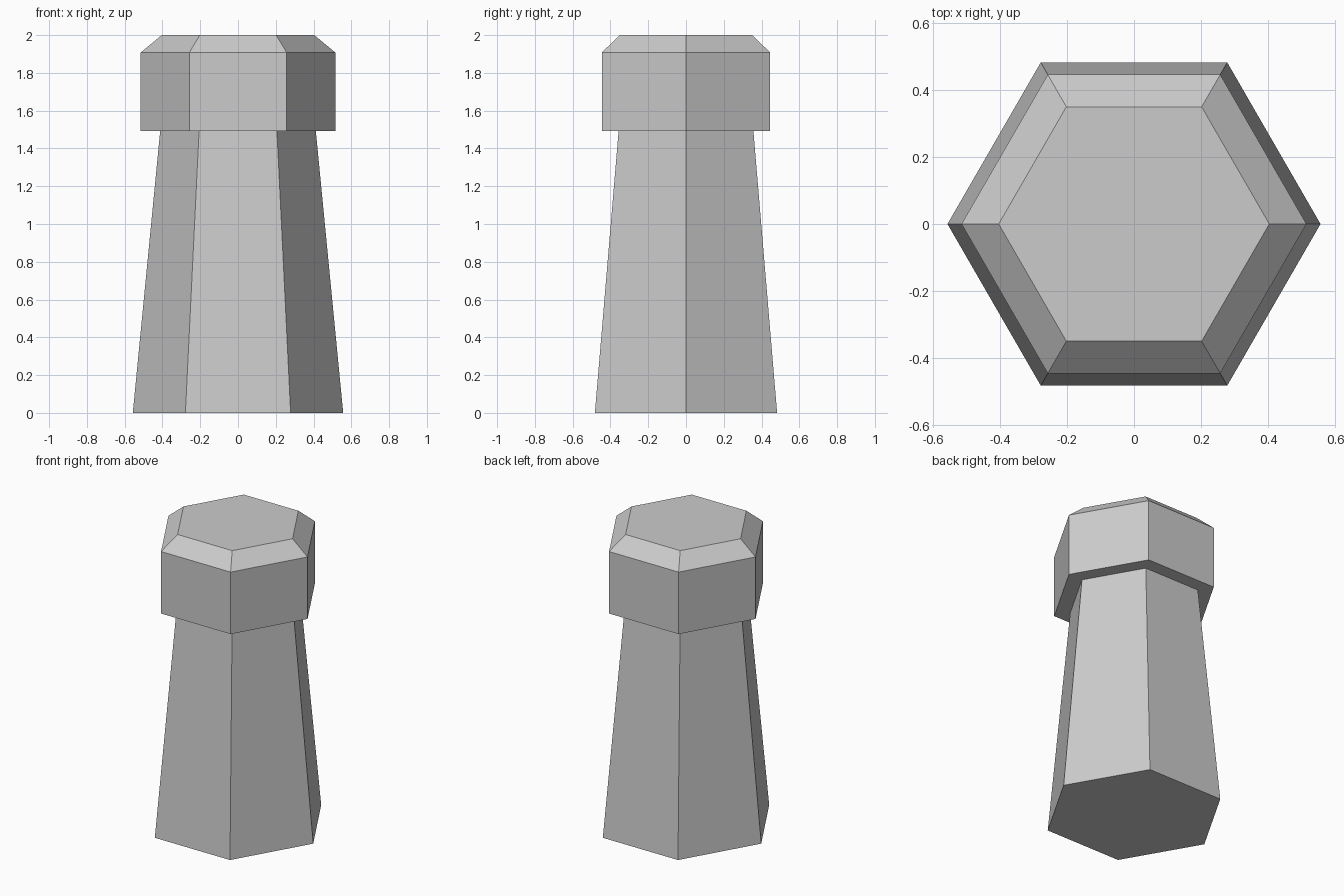
import bpy, bmesh, math

if "Cube" in bpy.data.objects:
    bpy.data.objects.remove(bpy.data.objects["Cube"])

SIDES = 6


def lathe(name, profile):
    """Sweep a (radius, height) profile round z into a closed flat-faced solid."""
    bm = bmesh.new()
    rings = [[bm.verts.new((r * math.cos(math.tau * i / SIDES),
                            r * math.sin(math.tau * i / SIDES), z))
              for i in range(SIDES)] for r, z in profile]
    for low, high in zip(rings, rings[1:]):
        for i in range(SIDES):
            j = (i + 1) % SIDES
            bm.faces.new((low[i], low[j], high[j], high[i]))
    bm.faces.new(rings[0][::-1])
    bm.faces.new(rings[-1])
    bmesh.ops.recalc_face_normals(bm, faces=bm.faces)
    mesh = bpy.data.meshes.new(name)
    bm.to_mesh(mesh)
    bm.free()
    obj = bpy.data.objects.new(name, mesh)
    bpy.context.collection.objects.link(obj)
    return obj


# Tapered shaft, overhanging head and bevelled top as one hexagonal post
lathe("hexagonal_post", [
    (0.557, 0.0),    # foot
    (0.412, 1.493),  # top of shaft
    (0.515, 1.493),  # head underside
    (0.515, 1.908),  # head wall
    (0.404, 2.0),    # bevelled top
])
